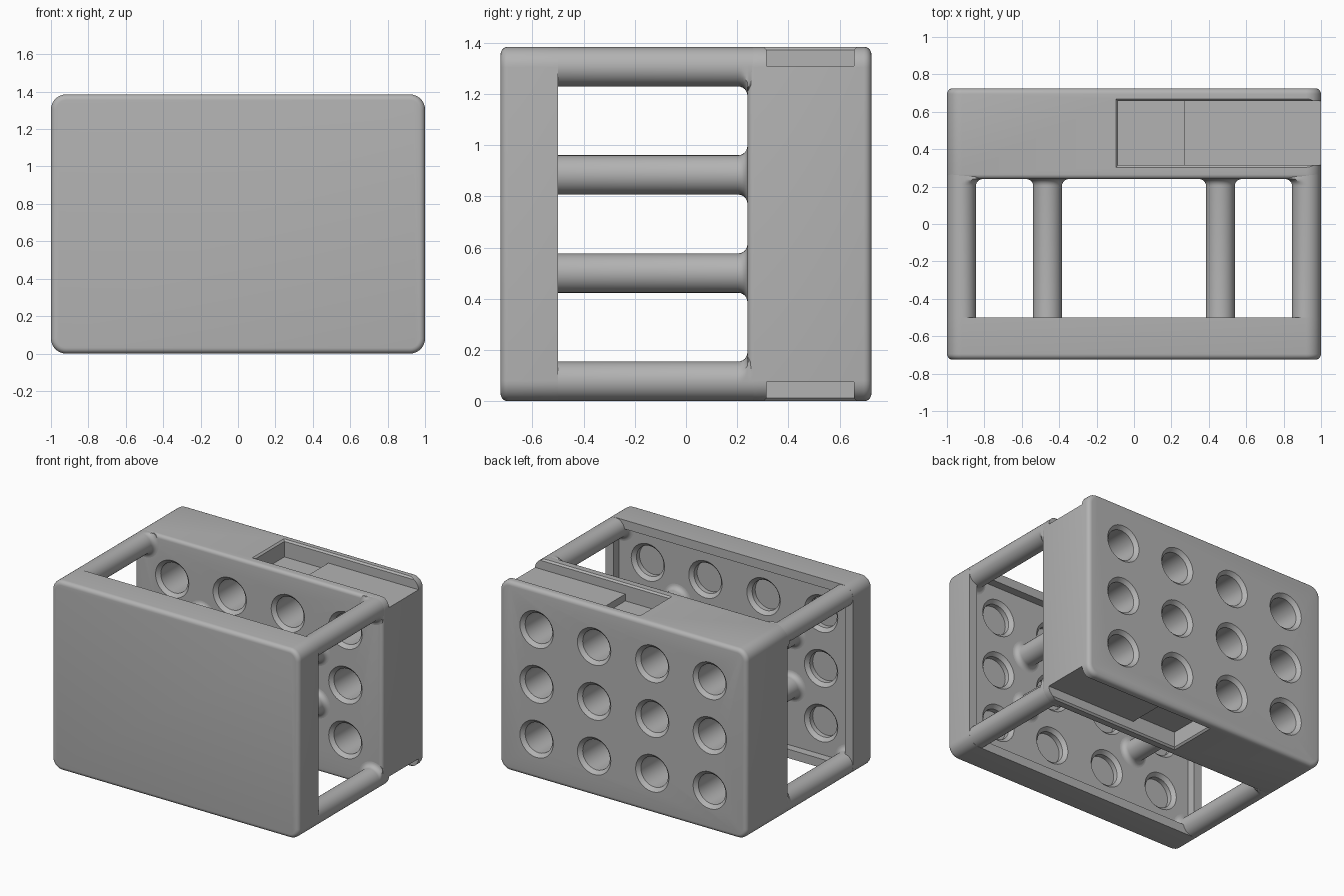
import bpy, bmesh, math
from mathutils import Vector

cube = bpy.data.objects.get("Cube")
if cube:
    bpy.data.objects.remove(cube, do_unlink=True)

HEIGHT = 1.385
MID = HEIGHT / 2
CORNER = 0.08
FRONT, PLATE_IN, BLOCK_IN, BACK = -0.725, -0.5, 0.24, 0.725
RECESS = PLATE_IN - 0.06
HOLES = [(x, MID + dz) for x in (-0.7, -0.235, 0.235, 0.7) for dz in (-0.4, 0, 0.4)]

grey = bpy.data.materials.new("light_grey")
grey.use_nodes = True
COLOUR = (0.45, 0.45, 0.45, 1)
grey.diffuse_color = COLOUR
grey.node_tree.nodes["Principled BSDF"].inputs["Base Color"].default_value = COLOUR


def loft(name, rings):
    """Skin closed rings of equal length and cap both ends."""
    bm = bmesh.new()
    loops = [[bm.verts.new(p) for p in ring] for ring in rings]
    n = len(loops[0])
    for a, b in zip(loops, loops[1:]):
        for i in range(n):
            j = (i + 1) % n
            bm.faces.new((a[i], a[j], b[j], b[i]))
    bm.faces.new(loops[0])
    bm.faces.new(loops[-1])
    bmesh.ops.recalc_face_normals(bm, faces=bm.faces)
    mesh = bpy.data.meshes.new(name)
    bm.to_mesh(mesh)
    bm.free()
    mesh.materials.append(grey)
    obj = bpy.data.objects.new(name, mesh)
    bpy.context.collection.objects.link(obj)
    return obj


def rounded_ring(y, inset, radius):
    """Rounded rectangle across the full width and height, shrunk by inset."""
    points = []
    for k, (sx, sz) in enumerate(((1, 1), (-1, 1), (-1, -1), (1, -1))):
        for s in range(9):
            a = math.radians(90 * (k + s / 8))
            points.append((sx * (1 - inset - radius) + radius * math.cos(a), y,
                           MID + sz * (MID - inset - radius) + radius * math.sin(a)))
    return points


def circle(x, y, z, r, n=32):
    return [(x + r * math.cos(math.tau * i / n), y, z + r * math.sin(math.tau * i / n))
            for i in range(n)]


def slab(name, y0, y1, r0, r1):
    """Rounded block with eased edges at either end."""
    steps = [math.pi / 2 * s / 5 for s in range(6)]
    rings = []
    for y, r, sign in ((y0, r0, 1), (y1, r1, -1)):
        edge = [(y + sign * r * (1 - math.sin(a)), r * (1 - math.cos(a))) for a in steps]
        if r == 0:
            edge = edge[:1]
        rings += edge[::-1] if sign > 0 else edge
    rings = sorted(rings)
    return loft(name, [rounded_ring(y, i, CORNER - i) for y, i in rings])


def rect(x0, x1, y0, y1, z):
    return [(x0, y0, z), (x1, y0, z), (x1, y1, z), (x0, y1, z)]


def cut(target, cutter):
    mod = target.modifiers.new("cut", "BOOLEAN")
    mod.operation = "DIFFERENCE"
    mod.solver = "EXACT"
    mod.object = cutter
    bpy.context.view_layer.objects.active = target
    bpy.ops.object.modifier_apply(modifier=mod.name)
    bpy.data.objects.remove(cutter, do_unlink=True)


# Front plate with a shallow recess and blind sockets
plate = slab("front_plate", FRONT, PLATE_IN, 0.03, 0)
cut(plate, loft("recess_cutter", [rounded_ring(RECESS, 0.065, 0.03),
                                  rounded_ring(PLATE_IN + 0.1, 0.065, 0.03)]))
for x, z in HOLES:
    cut(plate, loft("socket_cutter", [circle(x, y, z, r) for y, r in (
        (RECESS - 0.06, 0.11), (RECESS - 0.025, 0.11), (RECESS, 0.135), (RECESS + 0.03, 0.135))]))

# Back block with chamfered through holes
block = slab("back_block", BLOCK_IN, BACK, 0.025, 0.03)
for x, z in HOLES:
    cut(block, loft("hole_cutter", [circle(x, y, z, r) for y, r in (
        (BLOCK_IN - 0.05, 0.135), (BLOCK_IN, 0.135), (BLOCK_IN + 0.025, 0.11),
        (BACK - 0.025, 0.11), (BACK, 0.135), (BACK + 0.05, 0.135))]))

# Stepped slots in the top and bottom of the block, open at one end
Y0, Y1, X0, STEP, LIP = 0.315, 0.657, -0.085, 0.27, 0.012
for side in (1, -1):
    def level(depth):
        return MID + side * (MID - depth)
    cut(block, loft("slot_cutter", [rect(X0, 1.2, Y0, Y1, level(d)) for d in (0.075, -0.1)]))
    cut(block, loft("pocket_cutter", [rect(X0, STEP, Y0, Y1, level(d)) for d in (0.125, -0.1)]))
    cut(block, loft("lip_cutter", [rect(X0 - g, 1.2, Y0 - g, Y1 + g, level(d))
                                   for g, d in ((0, LIP), (LIP, 0), (LIP, -0.1))]))


# Round posts flared where they meet the plate and the block
def post(name, x, z, corner):
    radius, flare = 0.077, 0.036
    arc = [math.pi / 2 * s / 6 for s in range(7)]
    profile = [(RECESS - 0.04, radius), (RECESS - 0.005, radius + flare)]
    profile += [(RECESS + flare * (1 - math.cos(a)), radius + flare * (1 - math.sin(a)))
                for a in arc]
    profile += [(BLOCK_IN - flare * (1 - math.cos(a)), radius + flare * (1 - math.sin(a)))
                for a in reversed(arc)]
    profile += [(BLOCK_IN + 0.005, radius + flare), (BLOCK_IN + 0.05, radius)]
    centre = Vector((x, 0, z))
    sx, sz = math.copysign(1, x), math.copysign(1, z - MID)
    rings = []
    for y, r in profile:
        ring = []
        for p in circle(0, y, 0, r):
            ox, oz = p[0] * sx, p[2] * sz
            if corner and ox > 0 and oz > 0:
                ox, oz = ox * radius / r, oz * radius / r
            elif corner:
                ox, oz = min(ox, radius), min(oz, radius)
            ring.append(centre + Vector((ox * sx, y, oz * sz)))
        rings.append(ring)
    return loft(name, rings)


posts = []
for sx, side in ((-1, "right"), (1, "left")):
    for sz, level_name in ((-1, "lower"), (1, "upper")):
        posts.append(post(f"{level_name}_{side}_corner_post",
                          sx * 0.922, MID + sz * (MID - 0.078), True))
        posts.append(post(f"{level_name}_{side}_inner_post",
                          sx * 0.462, MID + sz * 0.192, False))

# Smooth the rounded surfaces, keep crisp edges
bpy.ops.object.select_all(action="DESELECT")
for obj in [plate, block] + posts:
    obj.select_set(True)
bpy.context.view_layer.objects.active = plate
bpy.ops.object.shade_smooth_by_angle(angle=math.radians(30))
